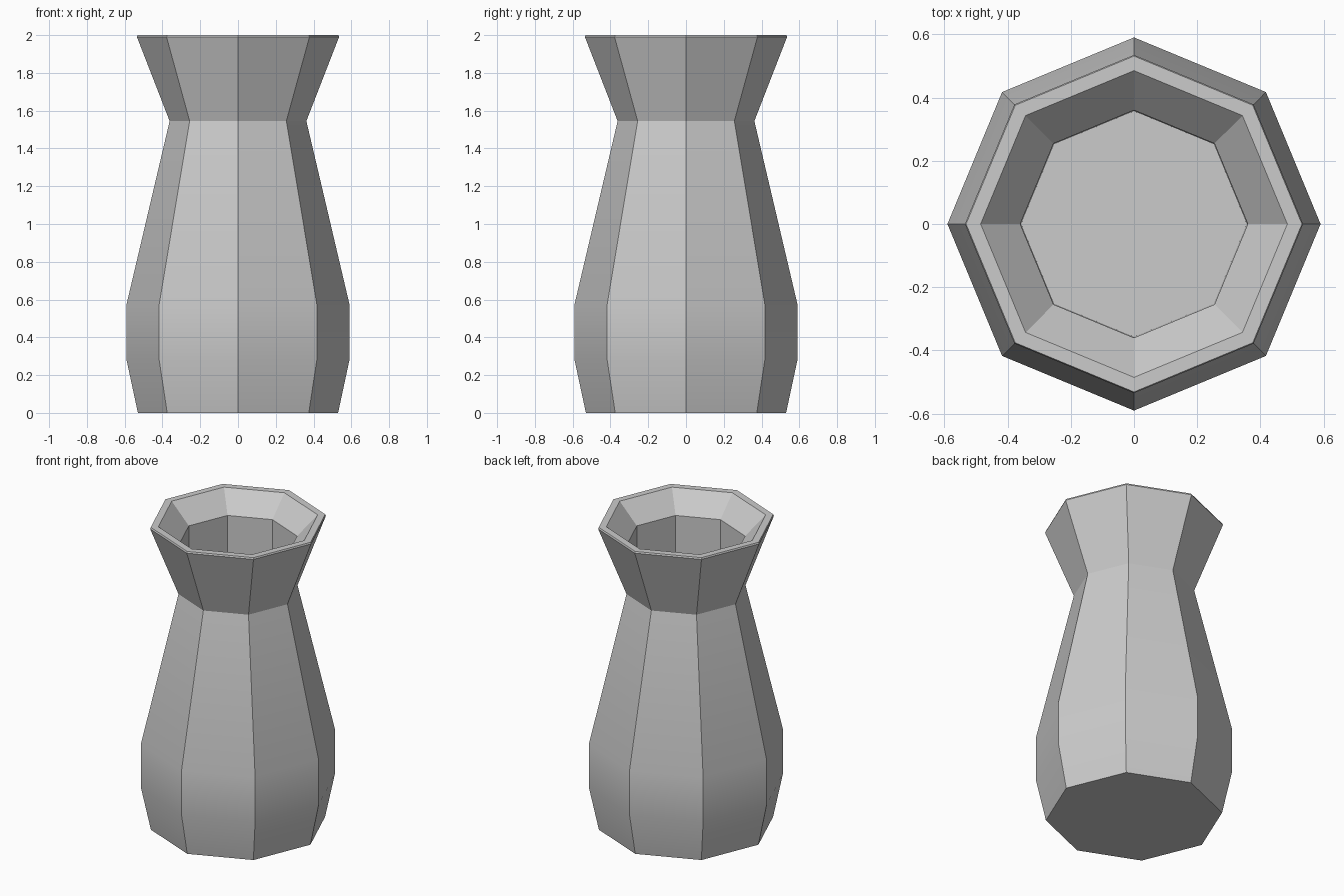
import bpy, bmesh
from math import cos, sin, pi, radians

if "Cube" in bpy.data.objects:
    bpy.data.objects.remove(bpy.data.objects["Cube"])

SIDES = 8
# (radius, height): base, belly, neck, flared lip, then down the inside to the floor
PROFILE = [(0.53, 0.0), (0.59, 0.28), (0.59, 0.575), (0.362, 1.545),
           (0.535, 1.99), (0.531, 2.0), (0.485, 2.0),
           (0.36, 1.87), (0.357, 0.3)]

# Vase: rings of the profile joined into one closed shell
bm = bmesh.new()
rings = [[bm.verts.new((r * cos(2 * pi * i / SIDES), r * sin(2 * pi * i / SIDES), z))
          for i in range(SIDES)] for r, z in PROFILE]
for low, high in zip(rings, rings[1:]):
    for i in range(SIDES):
        j = (i + 1) % SIDES
        bm.faces.new((low[i], low[j], high[j], high[i]))

# Underside and inner floor
bm.faces.new(rings[0][::-1])
bm.faces.new(rings[-1])
bmesh.ops.recalc_face_normals(bm, faces=bm.faces)

mesh = bpy.data.meshes.new("vase")
bm.to_mesh(mesh)
bm.free()
vase = bpy.data.objects.new("vase", mesh)
bpy.context.collection.objects.link(vase)

# Soft rings on the body, crisp facets around it
bpy.context.view_layer.objects.active = vase
vase.select_set(True)
bpy.ops.object.shade_smooth_by_angle(angle=radians(30))
